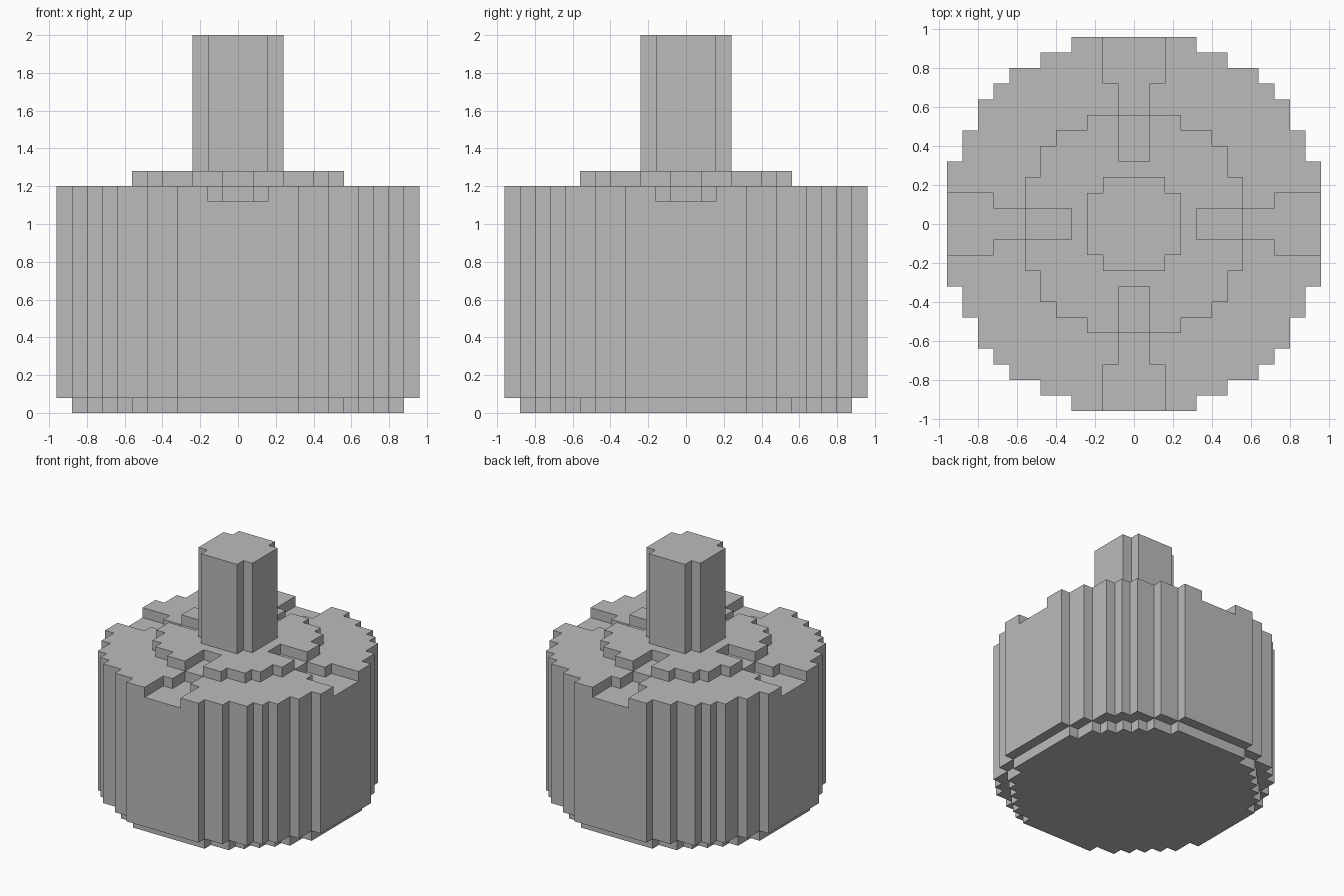
import bpy
import bmesh

if "Cube" in bpy.data.objects:
    bpy.data.objects.remove(bpy.data.objects["Cube"])

U = 0.08  # size of one block step

grey = bpy.data.materials.new("plain grey")
grey.use_nodes = True
grey.diffuse_color = (0.5, 0.5, 0.5, 1)
grey.node_tree.nodes["Principled BSDF"].inputs["Base Color"].default_value = (0.5, 0.5, 0.5, 1)


def turn(points, times):
    """Rotate plan points by quarter turns."""
    for _ in range(times):
        points = [(-y, x) for x, y in points]
    return points


def full_outline(half):
    """Mirror an eighth across the diagonal, then repeat it four times."""
    quarter = half + [(y, x) for x, y in reversed(half[:-1])]
    return [p for k in range(4) for p in turn(quarter, k)]


def extrude(name, outlines, z0, z1):
    """Extrude one or more plan outlines between two heights."""
    bm = bmesh.new()
    for outline in outlines:
        face = bm.faces.new([bm.verts.new((x * U, y * U, z0)) for x, y in outline])
        new = bmesh.ops.extrude_face_region(bm, geom=[face])["geom"]
        for v in new:
            if isinstance(v, bmesh.types.BMVert):
                v.co.z = z1
    bmesh.ops.recalc_face_normals(bm, faces=bm.faces[:])
    mesh = bpy.data.meshes.new(name)
    bm.to_mesh(mesh)
    bm.free()
    mesh.materials.append(grey)
    obj = bpy.data.objects.new(name, mesh)
    bpy.context.collection.objects.link(obj)
    return obj


# Stepped foot, slightly smaller than the body
foot = [(11, 4), (10, 4), (10, 6), (9, 6), (9, 7), (8, 7), (8, 8)]
extrude("foot", [full_outline(foot)], 0, 0.08)

# Main drum
drum = [(12, 4), (11, 4), (11, 6), (10, 6), (10, 8), (9, 8), (9, 9)]
body = extrude("body", [full_outline(drum)], 0.08, 1.2)

# Four shallow channels in the top of the drum, wider at the rim
arm = [(7, -1), (9, -1), (9, -2), (13, -2), (13, 2), (9, 2), (9, 1), (7, 1)]
cutter = extrude("channel_cutter", [turn(arm, k) for k in range(4)], 1.12, 1.3)
cutter.hide_render = True
mod = body.modifiers.new("channels", 'BOOLEAN')
mod.operation = 'DIFFERENCE'
mod.solver = 'EXACT'
mod.object = cutter
bpy.context.view_layer.objects.active = body
bpy.ops.object.modifier_apply(modifier=mod.name)
bpy.data.objects.remove(cutter)

# Raised collar with four slots
collar = [(4, 1), (7, 1), (7, 3), (6, 3), (6, 5), (5, 5)]
extrude("collar", [full_outline(collar)], 1.2, 1.28)

# Upright shaft with notched corners
extrude("shaft", [full_outline([(3, 2), (2, 2)])], 1.28, 2.0)
